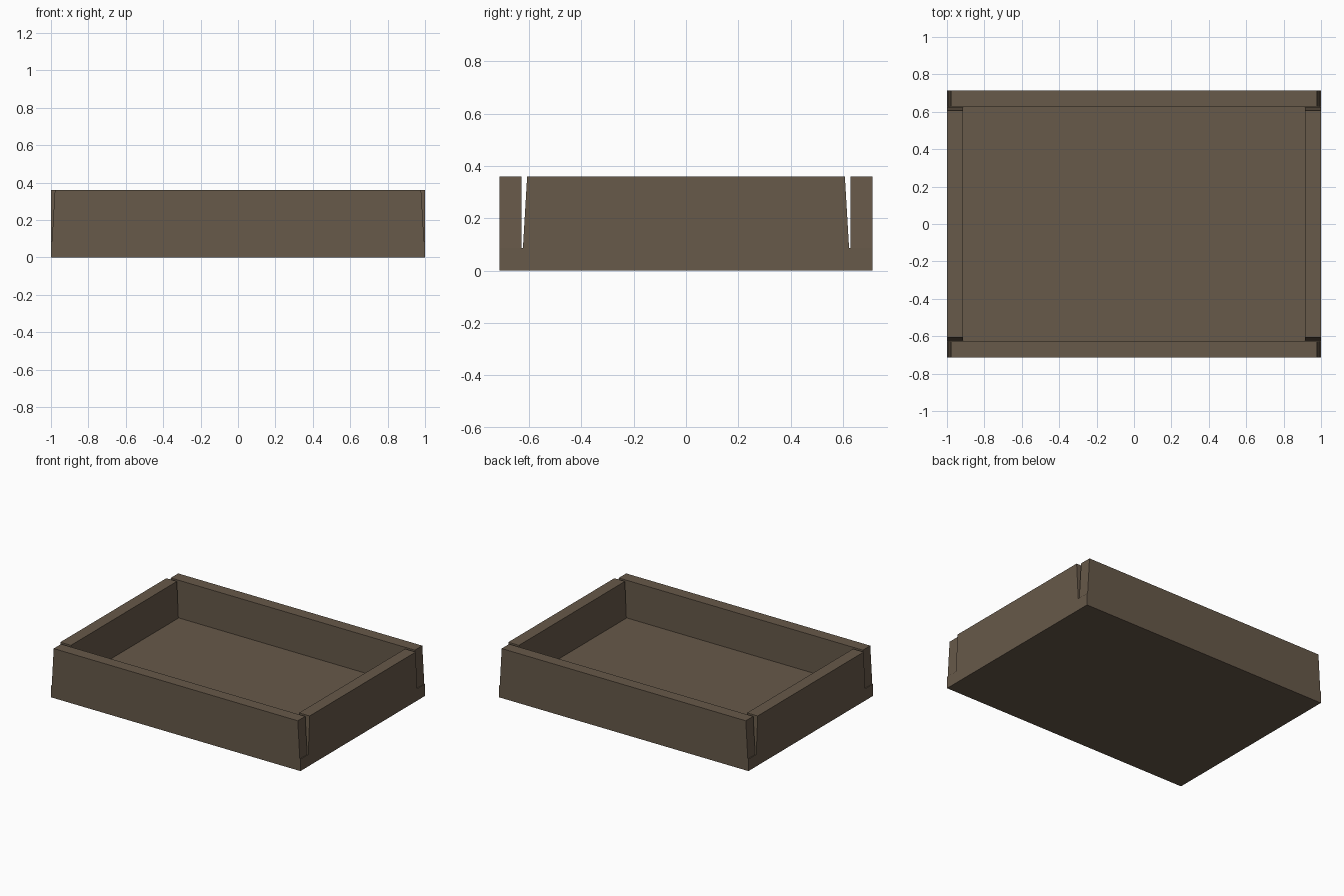
import bpy, bmesh
from mathutils import Matrix

if "Cube" in bpy.data.objects:
    bpy.data.objects.remove(bpy.data.objects["Cube"])

X, Y, H = 1.0, 0.713, 0.359      # outer half sizes and height
WALL, BASE = 0.085, 0.086        # board thicknesses
INSET = 0.021                    # end taper at full height

wood = bpy.data.materials.new("dark_wood")
wood.diffuse_color = (0.135, 0.10, 0.067, 1)
wood.use_nodes = True
wood.node_tree.nodes["Principled BSDF"].inputs["Base Color"].default_value = wood.diffuse_color


def board(name, size, centre, axis=None):
    """Box board; ends along `axis` taper inward towards the top."""
    bm = bmesh.new()
    bmesh.ops.create_cube(bm, size=1)
    bmesh.ops.transform(bm, matrix=Matrix.Translation(centre) @ Matrix.Diagonal((*size, 1)), verts=bm.verts)
    if axis is not None:
        for v in bm.verts:
            v.co[axis] -= (1 if v.co[axis] > 0 else -1) * INSET * v.co.z / H
    me = bpy.data.meshes.new(name)
    bm.to_mesh(me)
    bm.free()
    me.materials.append(wood)
    ob = bpy.data.objects.new(name, me)
    bpy.context.collection.objects.link(ob)
    return ob


# Base slab
board("base", (2 * X, 2 * Y, BASE), (0, 0, BASE / 2))

# Walls stand on the base, with tapered ends
wh, wz = H - BASE, (H + BASE) / 2
for s, fb, lr in ((-1, "front", "left"), (1, "back", "right")):
    board(fb + "_wall", (2 * X, WALL, wh), (0, s * (Y - WALL / 2), wz), 0)
    board(lr + "_wall", (WALL, 2 * (Y - WALL), wh), (s * (X - WALL / 2), 0, wz), 1)
